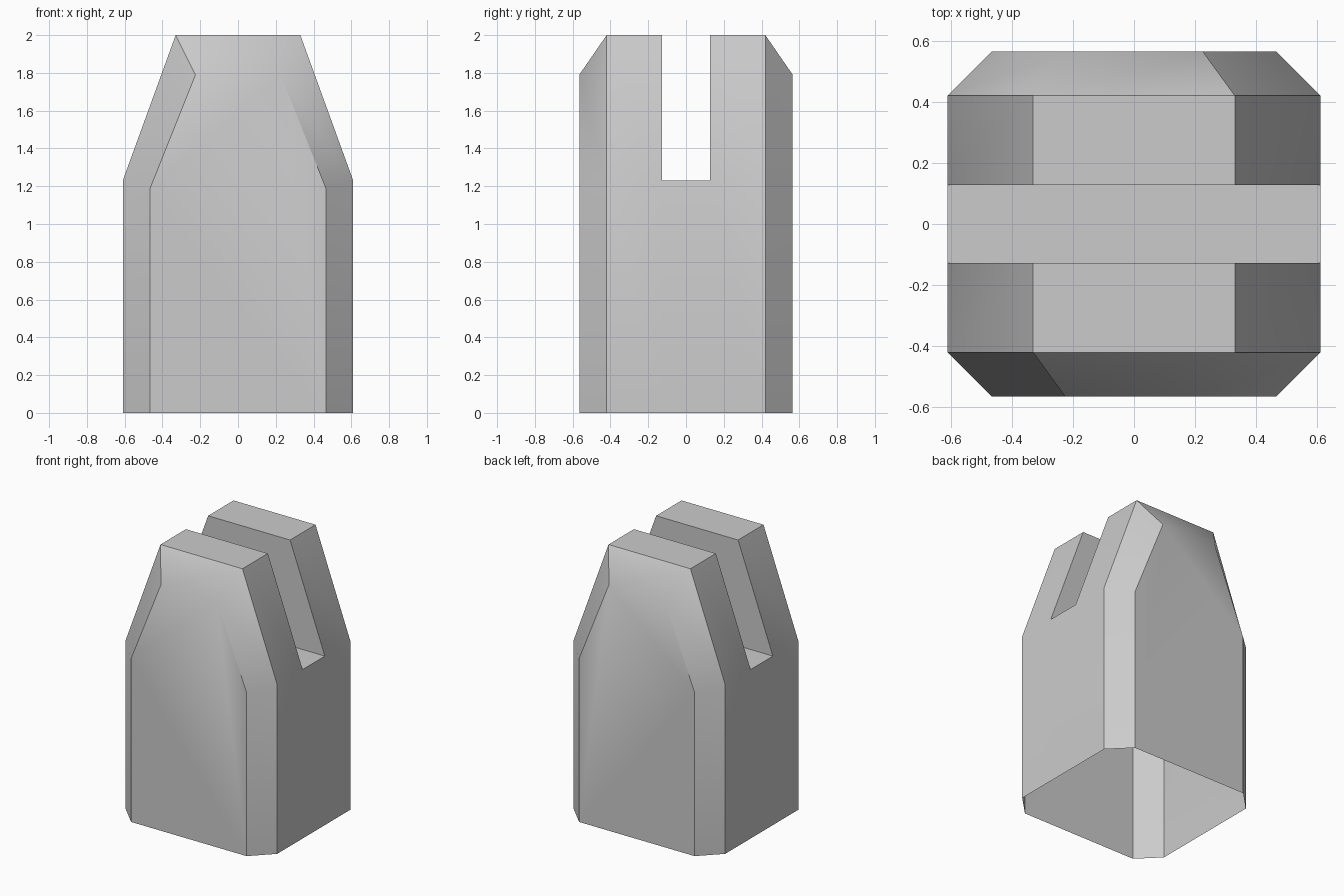
import bpy, bmesh, math

if "Cube" in bpy.data.objects:
    bpy.data.objects.remove(bpy.data.objects["Cube"])

# Front profiles (x, z), open at the bottom: full section and chamfered end section
full = [(-.61, 0), (-.61, 1.23), (-.33, 2), (.33, 2), (.61, 1.23), (.61, 0)]
end = [(-.465, 0), (-.465, 1.19), (-.225, 1.79), (.225, 1.79), (.465, 1.19), (.465, 0)]
sections = [(-.565, end), (-.42, full), (-.128, full), (.128, full), (.42, full), (.565, end)]

bm = bmesh.new()
rings = [[bm.verts.new((x, y, z)) for x, z in prof] for y, prof in sections]

# Outer skin between neighbouring sections; the middle bay only reaches the slot floor
for k, (a, b) in enumerate(zip(rings, rings[1:])):
    pairs = [(0, 1), (1, 4), (4, 5)] if k == 2 else [(i, i + 1) for i in range(5)]
    for i, j in pairs:
        bm.faces.new((a[i], a[j], b[j], b[i]))

# Slot walls
for r in rings[2:4]:
    bm.faces.new(r[1:5])

# Front and back faces
for r in (rings[0], rings[-1]):
    bm.faces.new(r)

bmesh.ops.recalc_face_normals(bm, faces=bm.faces)

# Smooth shading with sharp creases, two soft corners on opposite shoulders
for f in bm.faces:
    f.smooth = True
for e in bm.edges:
    if len(e.link_faces) == 2:
        e.smooth = e.calc_face_angle() < math.radians(40)
for a, b in ((rings[0][3], rings[1][3]), (rings[5][2], rings[4][2])):
    bm.edges.get((a, b)).smooth = True

mesh = bpy.data.meshes.new("slotted_block")
bm.to_mesh(mesh)
bm.free()
block = bpy.data.objects.new("slotted_block", mesh)
bpy.context.collection.objects.link(block)
